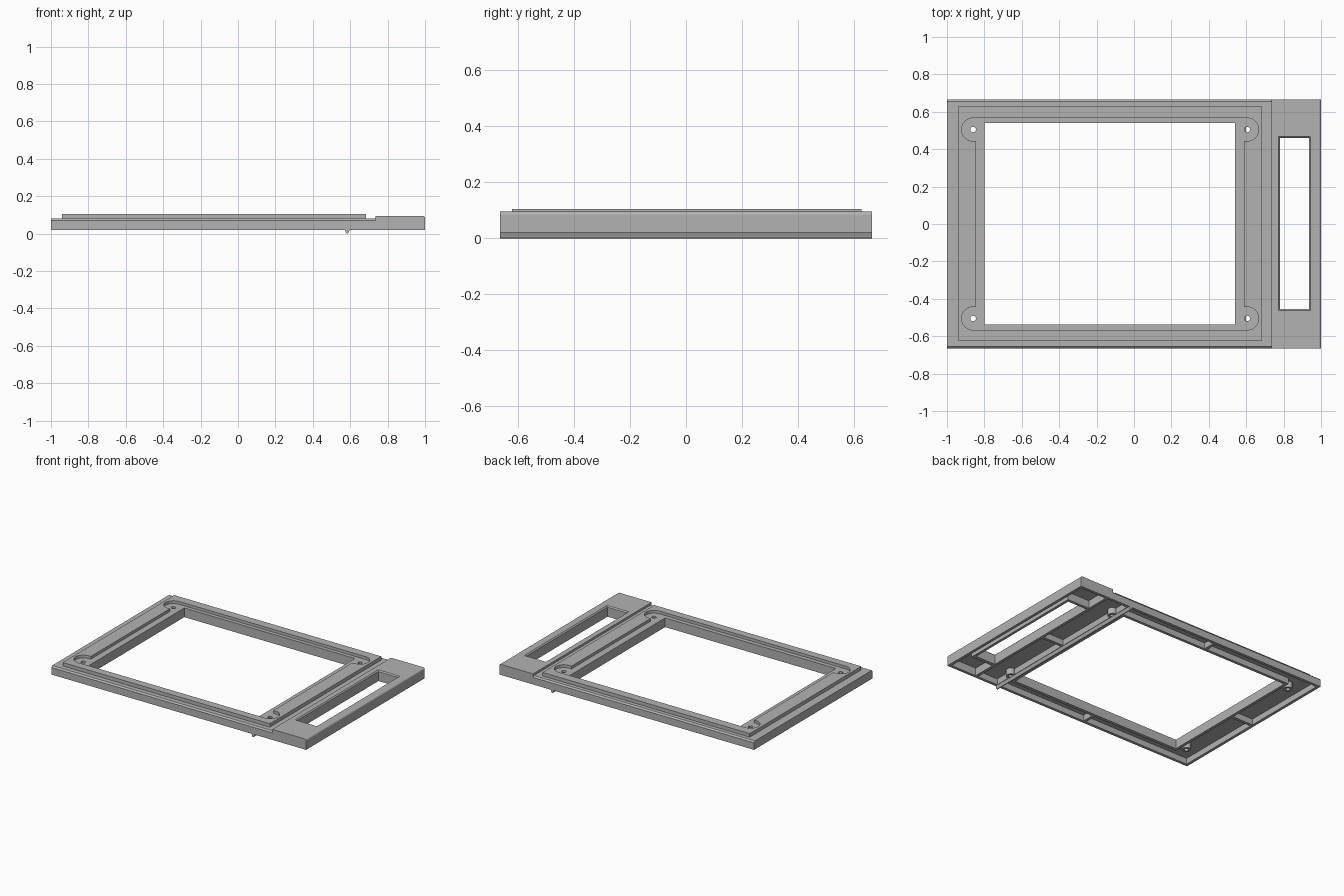
import bpy, bmesh, math
from mathutils import Vector

if "Cube" in bpy.data.objects:
    bpy.data.objects.remove(bpy.data.objects["Cube"])

grey = bpy.data.materials.new("plain_grey")
grey.use_nodes = True
COLOUR = (0.45, 0.45, 0.45, 1)
grey.diffuse_color = COLOUR
grey.node_tree.nodes["Principled BSDF"].inputs["Base Color"].default_value = COLOUR


def prism(name, outline, lo, hi, place):
    """Extrude a closed outline from lo to hi; place(u, v, w) gives the position."""
    bm = bmesh.new()
    face = bm.faces.new([bm.verts.new(place(u, v, lo)) for u, v in outline])
    shift = Vector(place(0, 0, hi)) - Vector(place(0, 0, lo))
    out = bmesh.ops.extrude_face_region(bm, geom=[face])
    bmesh.ops.translate(bm, vec=shift,
                        verts=[g for g in out["geom"] if isinstance(g, bmesh.types.BMVert)])
    if face.is_valid and not any(len(e.link_faces) == 2 for e in face.edges):
        bm.faces.new(list(face.verts))
    bmesh.ops.recalc_face_normals(bm, faces=bm.faces)
    mesh = bpy.data.meshes.new(name)
    bm.to_mesh(mesh)
    bm.free()
    mesh.materials.append(grey)
    ob = bpy.data.objects.new(name, mesh)
    bpy.context.collection.objects.link(ob)
    return ob


def along_x(u, v, w): return (w, u, v)
def along_y(u, v, w): return (u, w, v)
def along_z(u, v, w): return (u, v, w)


def box(name, x0, x1, y0, y1, z0, z1):
    return prism(name, [(x0, y0), (x1, y0), (x1, y1), (x0, y1)], z0, z1, along_z)


def arc(cx, cy, r, a0, a1, n):
    return [(cx + r * math.cos(math.radians(a0 + (a1 - a0) * i / n)),
             cy + r * math.sin(math.radians(a0 + (a1 - a0) * i / n))) for i in range(n + 1)]


def cylinder(name, cx, cy, r, z0, z1, n=24):
    return prism(name, arc(cx, cy, r, 0, 360, n)[:-1], z0, z1, along_z)


def combine(target, tool, operation):
    """Apply one boolean and discard the tool."""
    tool.hide_render = True
    mod = target.modifiers.new("bool", "BOOLEAN")
    mod.operation, mod.solver, mod.object = operation, "EXACT", tool
    bpy.context.view_layer.objects.active = target
    bpy.ops.object.modifier_apply(modifier=mod.name)
    bpy.data.objects.remove(tool)


BOTTOM, BASE_TOP, RIM_TOP, GRIP_TOP = 0.02, 0.08, 0.105, 0.095
HALF = 0.665
STEP = 0.735          # where the grip starts
CEILING = 0.062       # roof of the hollow underside
HOLES = [(x, y) for x in (-0.86, 0.605) for y in (-0.505, 0.505)]

# Base plate and thicker grip, as one side profile with a rounded end
profile = [(-1, BOTTOM), (1, BOTTOM)] + arc(0.988, GRIP_TOP - 0.012, 0.012, 0, 90, 4)
profile += [(STEP, GRIP_TOP), (STEP, BASE_TOP), (-1, BASE_TOP)]
panel = prism("panel_frame", profile, -HALF, HALF, along_y)

# Small bevel on the long edges of the base plate
for s in (-1, 1):
    wedge = [(s * HALF, BASE_TOP - 0.01), (s * (HALF + 0.02), BASE_TOP - 0.01),
             (s * (HALF + 0.02), BASE_TOP + 0.01), (s * (HALF - 0.01), BASE_TOP + 0.01),
             (s * (HALF - 0.01), BASE_TOP)]
    combine(panel, prism("edge_cut", wedge, -1.1, STEP, along_x), "DIFFERENCE")

# Raised rim
combine(panel, box("rim", -0.94, 0.685, -0.622, 0.628, 0.07, RIM_TOP), "UNION")

# Recess with rounded ears around the screw holes
left, right, ey, r = -0.845, 0.588, 0.505, 0.062
hx0, hx1 = -0.86, 0.605
recess = arc(hx1, -ey, r, -90, 90, 12) + [(right, -ey + r), (right, ey - r)]
recess += arc(hx1, ey, r, -90, 90, 12) + arc(hx0, ey, r, 90, 270, 12)
recess += [(left, ey - r), (left, -ey + r)] + arc(hx0, -ey, r, 90, 270, 12)
combine(panel, prism("recess_cut", recess, 0.085, 0.2, along_z), "DIFFERENCE")

# Window and grip slot
combine(panel, box("window_cut", -0.8, 0.54, -0.537, 0.54, -0.1, 0.2), "DIFFERENCE")
combine(panel, box("slot_cut", 0.78, 0.935, -0.455, 0.46, -0.1, 0.2), "DIFFERENCE")

# Bevelled mouth of the grip slot
mouth = box("slot_mouth", 0.772, 0.943, -0.463, 0.468, GRIP_TOP - 0.008, 0.2)
for v in mouth.data.vertices:
    if v.co.z < 0.1:
        v.co.x += 0.008 if v.co.x < 0.85 else -0.008
        v.co.y += 0.008 if v.co.y < 0 else -0.008
    else:
        v.co.z = GRIP_TOP + 0.0005
combine(panel, mouth, "DIFFERENCE")

# Hollow underside: channels separated by ribs, same on both halves
for s in (-1, 1):
    for x0, x1, y0, y1, top in [
            (-0.98, -0.82, 0.01, 0.645, CEILING),      # end column
            (-0.825, -0.14, 0.56, 0.645, CEILING),     # long side, first bay
            (-0.12, 0.565, 0.56, 0.645, CEILING),      # long side, second bay
            (0.6, 0.76, 0.01, 0.645, CEILING),         # column beside the grip
            (0.78, 0.98, 0.48, 0.645, 0.075)]:         # grip end pocket
        ya, yb = sorted((s * y0, s * y1))
        combine(panel, box("channel_cut", x0, x1, ya, yb, -0.1, top), "DIFFERENCE")
combine(panel, box("bar_cut", 0.953, 0.98, -0.49, 0.49, -0.1, 0.075), "DIFFERENCE")

# Screw bosses and through holes
for x, y in HOLES:
    combine(panel, cylinder("boss", x, y, 0.03, BOTTOM, 0.07), "UNION")
    combine(panel, cylinder("hole_cut", x, y, 0.015, -0.1, 0.2, 16), "DIFFERENCE")

# Locating ridge under the panel
ridge = [(0.57, 0.022), (0.575, 0.01)] + arc(0.584, 0.008, 0.008, 200, 340, 6)
ridge += [(0.593, 0.01), (0.598, 0.022)]
prism("locating_ridge", ridge, -HALF, HALF, along_y)
